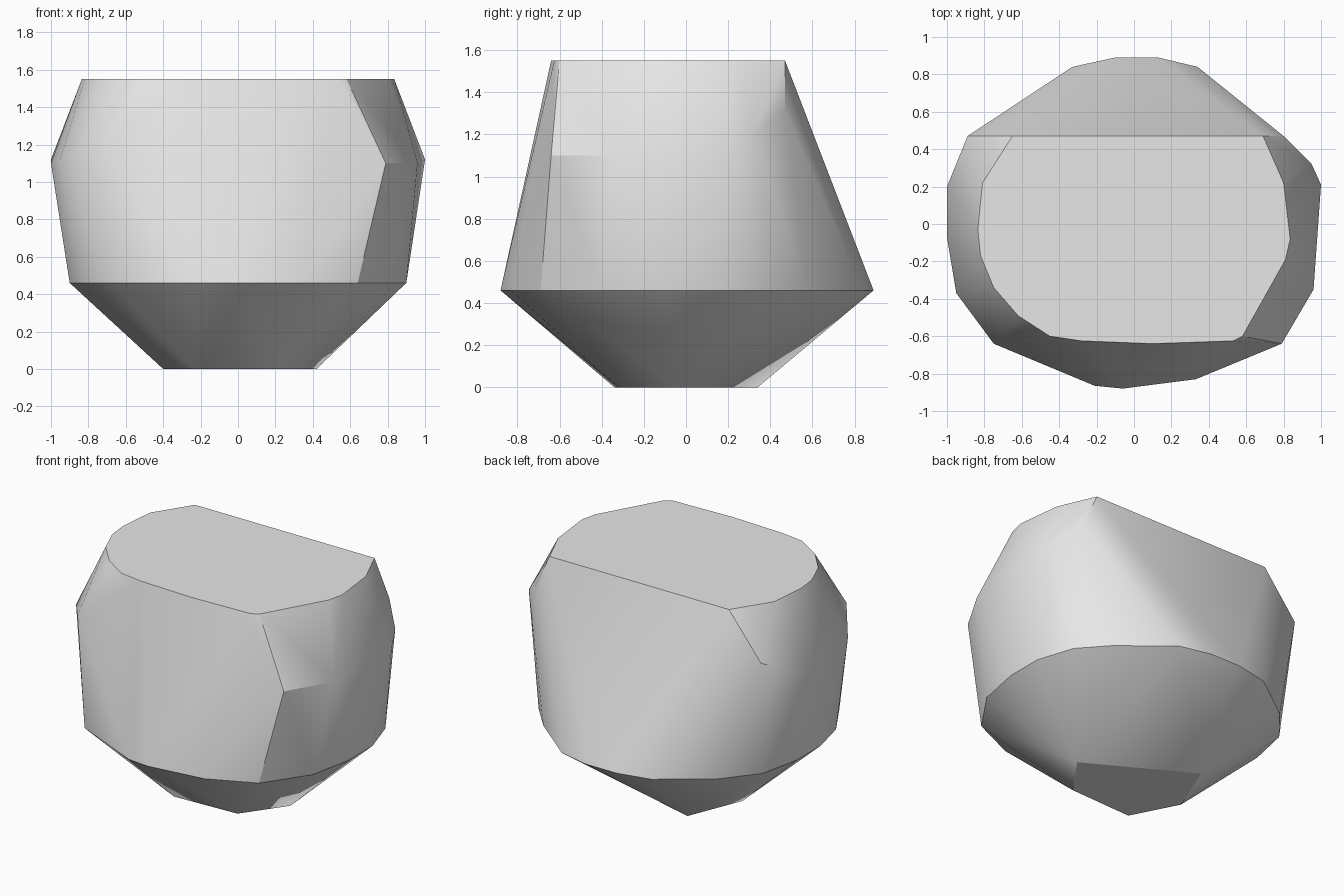
import bpy
import bmesh
import math

cube = bpy.data.objects.get("Cube")
if cube:
    bpy.data.objects.remove(cube, do_unlink=True)

# Single stone grey material
grey = bpy.data.materials.new("stone grey")
grey.use_nodes = True
colour = (0.8, 0.8, 0.8, 1)
grey.diffuse_color = colour
grey.node_tree.nodes["Principled BSDF"].inputs["Base Color"].default_value = colour


def level(z, outline):
    """Lift a flat outline to one height."""
    return [(x, y, z) for x, y in outline]


# Small flat foot
foot = level(0, [(.42, -.04), (-.25, .34), (-.4, -.03), (-.24, -.34), (.22, -.32)])

# Widest ridge where the underside meets the walls
ridge = level(.46, [
    (.34, .84), (.13, .89), (-.1, .89), (-.33, .84), (-.66, .6), (-.84, .38),
    (-.9, .1), (-.9, -.15), (-.84, -.4), (-.69, -.65), (-.21, -.865),
    (-.06, -.88), (.33, -.83), (.64, -.69), (.84, -.4), (.9, -.1),
    (.9, .15), (.82, .4), (.66, .58)])

# Shoulder corners between the walls and the chamfered rim
shoulder = [
    (.8, .47, 1.31), (.95, .32, 1.2), (1, .21, 1.12), (.96, -.35, 1.1),
    (.79, -.64, 1.1), (-.75, -.64, 1.2), (-.95, -.37, 1.12),
    (-1, -.07, 1.1), (-1, .2, 1.12), (-.89, .47, 1.25)]

# Flat top with a straight back edge
top = level(1.55, [
    (.69, .47), (-.65, .47), (-.81, .22), (-.835, -.03), (-.82, -.17),
    (-.75, -.34), (-.62, -.49), (-.45, -.6), (-.28, -.625), (.1, -.64),
    (.53, -.625), (.58, -.6), (.81, -.19), (.835, -.08), (.8, .22)])

# Wrap the levels in one convex faceted body
bm = bmesh.new()
for point in foot + ridge + shoulder + top:
    bm.verts.new(point)
hull = bmesh.ops.convex_hull(bm, input=list(bm.verts))
unused = {v for v in hull["geom_interior"] + hull["geom_unused"]
          if isinstance(v, bmesh.types.BMVert)}
bmesh.ops.delete(bm, geom=list(unused), context="VERTS")

# Merge the flat top and foot into single faces
bmesh.ops.dissolve_limit(bm, angle_limit=math.radians(0.5),
                         verts=list(bm.verts), edges=list(bm.edges))
bmesh.ops.recalc_face_normals(bm, faces=list(bm.faces))
mesh = bpy.data.meshes.new("faceted_stone")
bm.to_mesh(mesh)
bm.free()
mesh.materials.append(grey)
stone = bpy.data.objects.new("faceted_stone", mesh)
bpy.context.collection.objects.link(stone)

# Soft walls with crisp rims
bpy.ops.object.select_all(action="DESELECT")
stone.select_set(True)
bpy.context.view_layer.objects.active = stone
bpy.ops.object.shade_smooth_by_angle(angle=math.radians(30))
